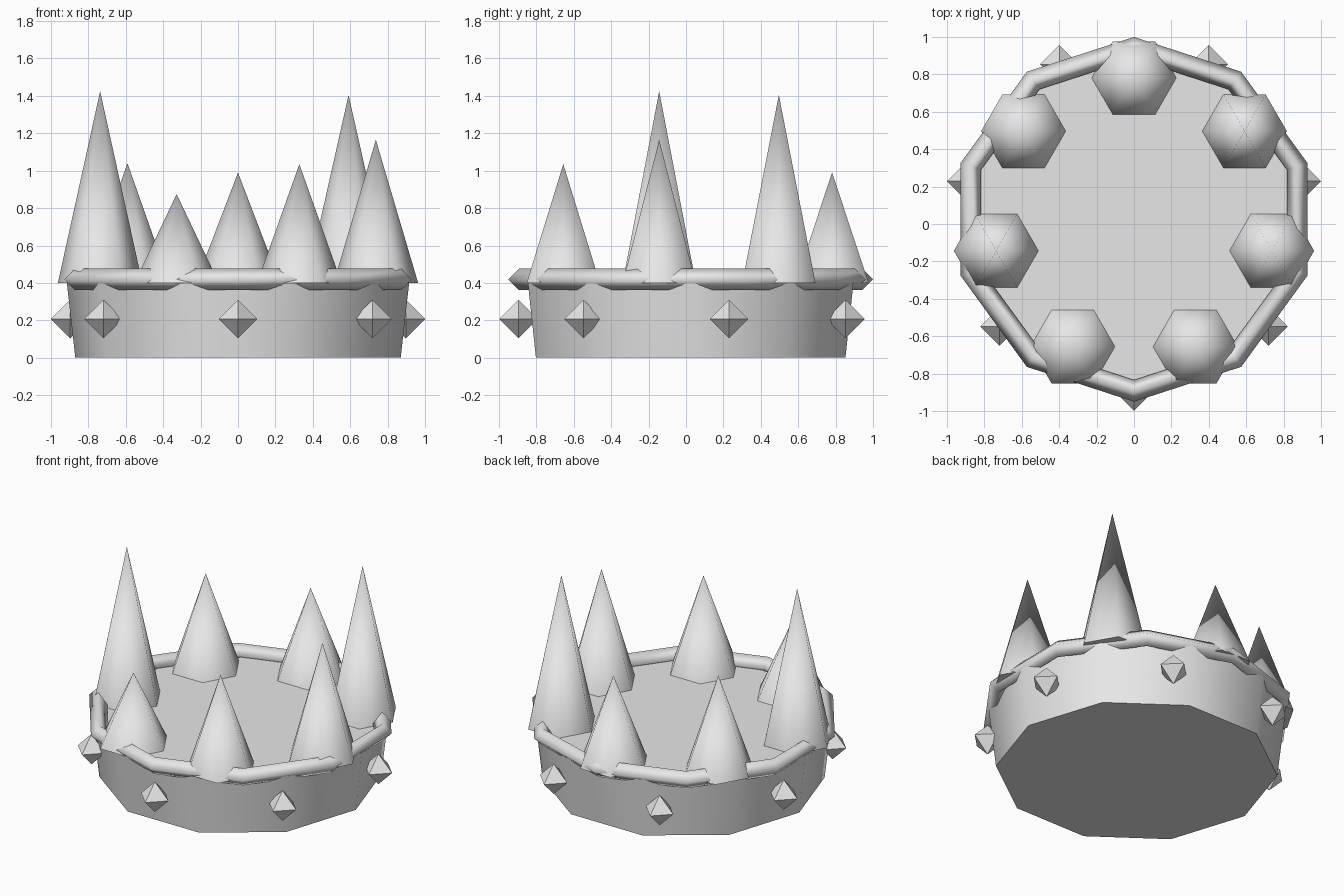
import bpy, bmesh, math

if "Cube" in bpy.data.objects:
    bpy.data.objects.remove(bpy.data.objects["Cube"])

CY = 0.025          # crown axis sits slightly behind the origin
grey = bpy.data.materials.new("plain grey")
grey.diffuse_color = (0.8, 0.8, 0.8, 1)
grey.use_nodes = True
grey.node_tree.nodes["Principled BSDF"].inputs["Base Color"].default_value = grey.diffuse_color


def finish(name, smooth=None):
    ob = bpy.context.object
    ob.name = name
    ob.data.materials.clear()
    ob.data.materials.append(grey)
    if smooth:
        bpy.ops.object.shade_smooth_by_angle(angle=math.radians(smooth))
    return ob


def ring(radius, i, start):
    a = math.radians(start) + i * math.tau / 7
    return radius * math.cos(a), radius * math.sin(a) + CY


# flared ten-sided band with closed top and bottom
bpy.ops.mesh.primitive_cone_add(vertices=10, radius1=0.87, radius2=0.915, depth=0.4,
                                location=(0, CY, 0.2), rotation=(0, 0, math.radians(18)))
finish("band", 50)

# rim ring with a four-sided section, smooth shaded
bpy.ops.mesh.primitive_torus_add(major_segments=10, minor_segments=4, major_radius=0.917,
                                 minor_radius=0.058, location=(0, CY, 0.419),
                                 rotation=(0, 0, math.radians(18)))
finish("rim", 120)

# seven spikes, counter-clockwise from the back
for i, tip in enumerate([0.99, 1.04, 1.425, 0.875, 1.035, 1.165, 1.405]):
    x, y = ring(0.756, i, 90)
    h = tip - 0.4
    bpy.ops.mesh.primitive_cone_add(vertices=6, radius1=0.226, radius2=0, depth=h,
                                    location=(x, y, 0.4 + h / 2),
                                    rotation=(0, 0, math.radians(30)))
    finish(f"spike_{i + 1}", 75)

# seven octahedral studs round the band, starting at the front
stud_mesh = bpy.data.meshes.new("stud")
bm = bmesh.new()
for axis in range(3):
    for s in (-0.103, 0.103):
        co = [0, 0, 0]
        co[axis] = s
        bm.verts.new(co)
bmesh.ops.convex_hull(bm, input=bm.verts[:])
bmesh.ops.recalc_face_normals(bm, faces=bm.faces[:])
bm.to_mesh(stud_mesh)
bm.free()
stud_mesh.materials.append(grey)
for i in range(7):
    x, y = ring(0.92, i, -90)
    stud = bpy.data.objects.new(f"stud_{i + 1}", stud_mesh)
    stud.location = (x, y, 0.207)
    bpy.context.collection.objects.link(stud)
